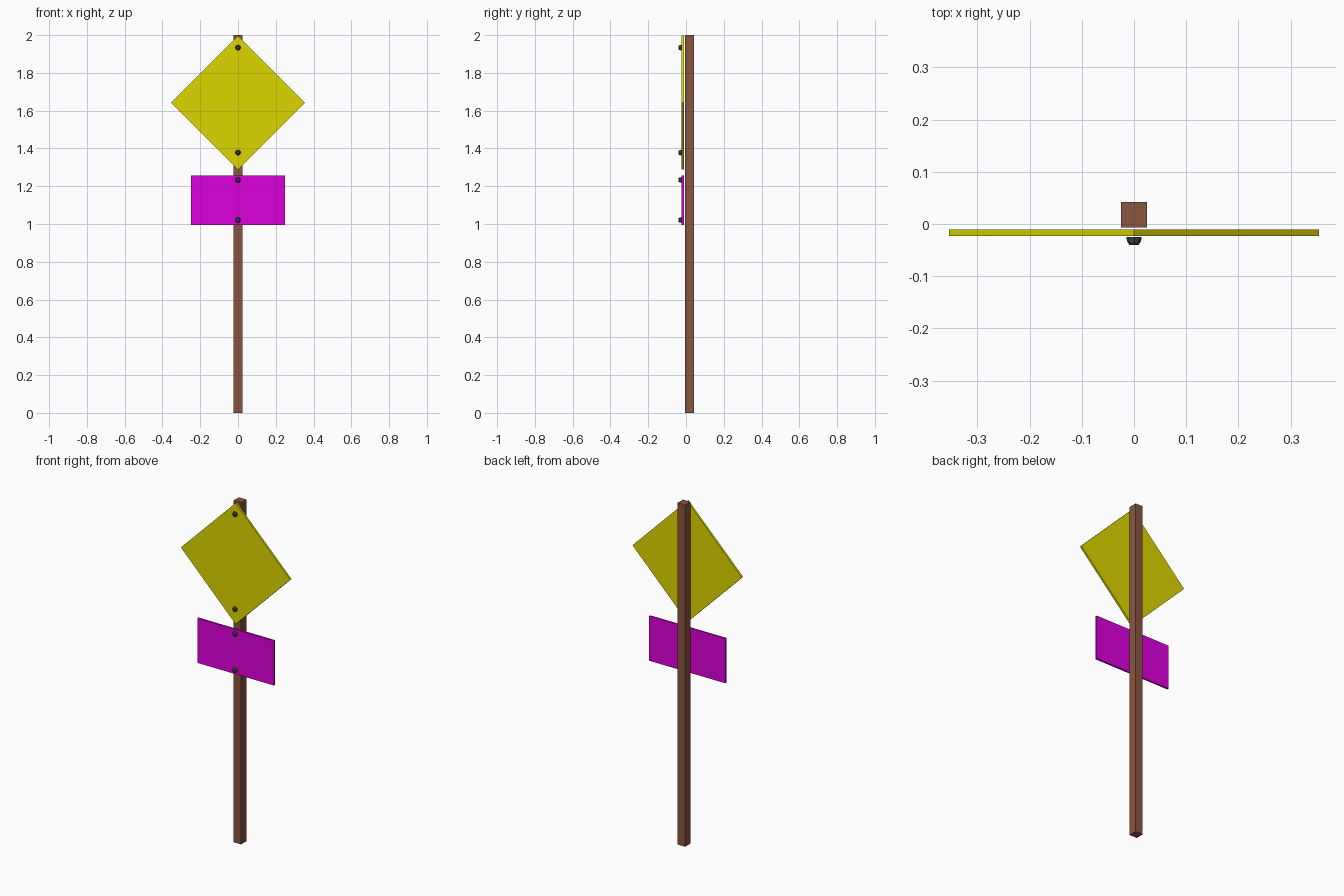
import bpy, bmesh, math

if "Cube" in bpy.data.objects:
    bpy.data.objects.remove(bpy.data.objects["Cube"])


def material(name, rgb):
    m = bpy.data.materials.new(name)
    m.diffuse_color = (*rgb, 1)
    m.use_nodes = True
    m.node_tree.nodes["Principled BSDF"].inputs["Base Color"].default_value = m.diffuse_color
    return m


def finish(name, bm, mat):
    bmesh.ops.recalc_face_normals(bm, faces=bm.faces)
    me = bpy.data.meshes.new(name)
    bm.to_mesh(me)
    bm.free()
    me.materials.append(mat)
    ob = bpy.data.objects.new(name, me)
    bpy.context.collection.objects.link(ob)
    return ob


def slab(name, outline, y0, y1, mat):
    """Extrude an x-z outline from y0 to y1."""
    bm = bmesh.new()
    face = bm.faces.new([bm.verts.new((x, y0, z)) for x, z in outline])
    ext = bmesh.ops.extrude_face_region(bm, geom=[face])
    for v in ext["geom"]:
        if isinstance(v, bmesh.types.BMVert):
            v.co.y = y1
    return finish(name, bm, mat)


def rect(hx, z0, z1):
    return [(-hx, z0), (hx, z0), (hx, z1), (-hx, z1)]


def bolt(name, z, mat, sides=8):
    """Low domed bolt head facing the front."""
    bm = bmesh.new()
    rings = []
    for r, y in [(0.015, -0.0245), (0.0125, -0.035), (0.008, -0.0405)]:
        rings.append([bm.verts.new((r * math.cos(a), y, z + r * math.sin(a)))
                      for a in (2 * math.pi * i / sides for i in range(sides))])
    for a, b in zip(rings, rings[1:]):
        for i in range(sides):
            j = (i + 1) % sides
            bm.faces.new((a[i], a[j], b[j], b[i]))
    bm.faces.new(rings[0])
    bm.faces.new(rings[-1])
    return finish(name, bm, mat)


wood = material("wood", (0.25, 0.09, 0.05))
yellow = material("yellow", (0.72, 0.68, 0.0))
magenta = material("magenta", (0.72, 0.0, 0.72))
metal = material("dark_metal", (0.06, 0.06, 0.06))

# Post
slab("post", rect(0.0245, 0, 2), -0.0065, 0.0425, wood)

# Diamond sign and rectangular plate
d, c = 0.3545, 1.643
slab("diamond_sign", [(0, c - d), (d, c), (0, c + d), (-d, c)], -0.0225, -0.011, yellow)
slab("lower_sign", rect(0.248, 0.996, 1.257), -0.0225, -0.011, magenta)

# Bolts
for i, z in enumerate((1.934, 1.378, 1.233, 1.021)):
    bolt(f"bolt_{i + 1}", z, metal)
